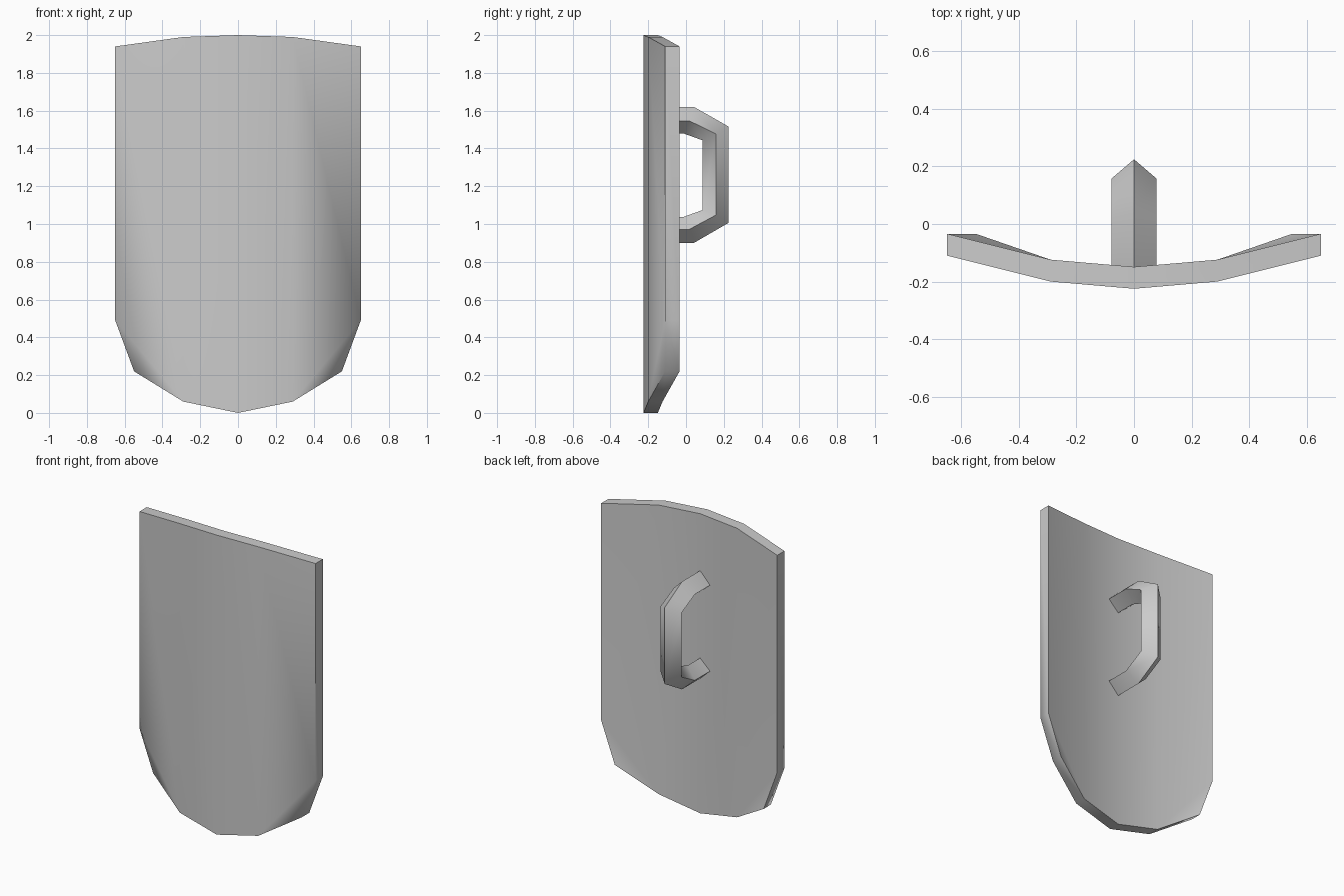
import bpy
import bmesh
import math

cube = bpy.data.objects.get("Cube")
if cube:
    bpy.data.objects.remove(cube, do_unlink=True)

# One plain grey for everything
grey = bpy.data.materials.new("plain_grey")
grey.use_nodes = True
grey.diffuse_color = (0.6, 0.6, 0.6, 1)
grey.node_tree.nodes["Principled BSDF"].inputs["Base Color"].default_value = (0.6, 0.6, 0.6, 1)


def finish(name, bm):
    bmesh.ops.recalc_face_normals(bm, faces=bm.faces)
    mesh = bpy.data.meshes.new(name)
    bm.to_mesh(mesh)
    bm.free()
    obj = bpy.data.objects.new(name, mesh)
    bpy.context.collection.objects.link(obj)
    mesh.materials.append(grey)
    bpy.ops.object.select_all(action='DESELECT')
    obj.select_set(True)
    bpy.context.view_layer.objects.active = obj
    bpy.ops.object.shade_smooth_by_angle(angle=math.radians(65))
    return obj


# Curved shield plate: half outline on the front (x, y, z), mirrored, then thickened backwards
THICK = 0.076
half = [(0, -0.225, 2.0), (0.29, -0.2, 1.99), (0.65, -0.11, 1.94), (0.65, -0.11, 0.49),
        (0.55, -0.11, 0.22), (0.29, -0.2, 0.06), (0, -0.225, 0.0)]
panels = [(0, 1, 5, 6), (1, 2, 3, 5), (3, 4, 5)]
bm = bmesh.new()
for side in (1, -1):
    pts = [bm.verts.new((side * x, y, z)) for x, y, z in half]
    for panel in panels:
        order = panel if side > 0 else panel[::-1]
        bm.faces.new([pts[i] for i in order])
bmesh.ops.remove_doubles(bm, verts=bm.verts, dist=0.0001)
front = bm.faces[:]
back = bmesh.ops.extrude_face_region(bm, geom=front, use_keep_orig=True)["geom"]
bmesh.ops.translate(bm, vec=(0, THICK, 0),
                    verts=[v for v in back if isinstance(v, bmesh.types.BMVert)])
finish("shield_plate", bm)

# Grip: diamond section swept through a bracket path; each row gives
# outer, middle and inner (y, z) of one section
HALF_WIDTH = 0.078
rows = [((-0.17, 1.62), (-0.17, 1.546), (-0.17, 1.48)),
        ((0.042, 1.62), (0.018, 1.546), (-0.015, 1.48)),
        ((0.225, 1.516), (0.158, 1.477), (0.088, 1.443)),
        ((0.225, 1.006), (0.158, 1.047), (0.088, 1.074)),
        ((0.042, 0.9), (0.018, 0.972), (-0.015, 1.037)),
        ((-0.17, 0.9), (-0.17, 0.972), (-0.17, 1.037))]
bm = bmesh.new()
rings = []
for outer, mid, inner in rows:
    section = [(0, *outer), (HALF_WIDTH, *mid), (0, *inner), (-HALF_WIDTH, *mid)]
    rings.append([bm.verts.new(p) for p in section])
for a, b in zip(rings, rings[1:]):
    for i in range(4):
        j = (i + 1) % 4
        bm.faces.new((a[i], a[j], b[j], b[i]))
bm.faces.new(rings[0])
bm.faces.new(rings[-1][::-1])
finish("grip", bm)
